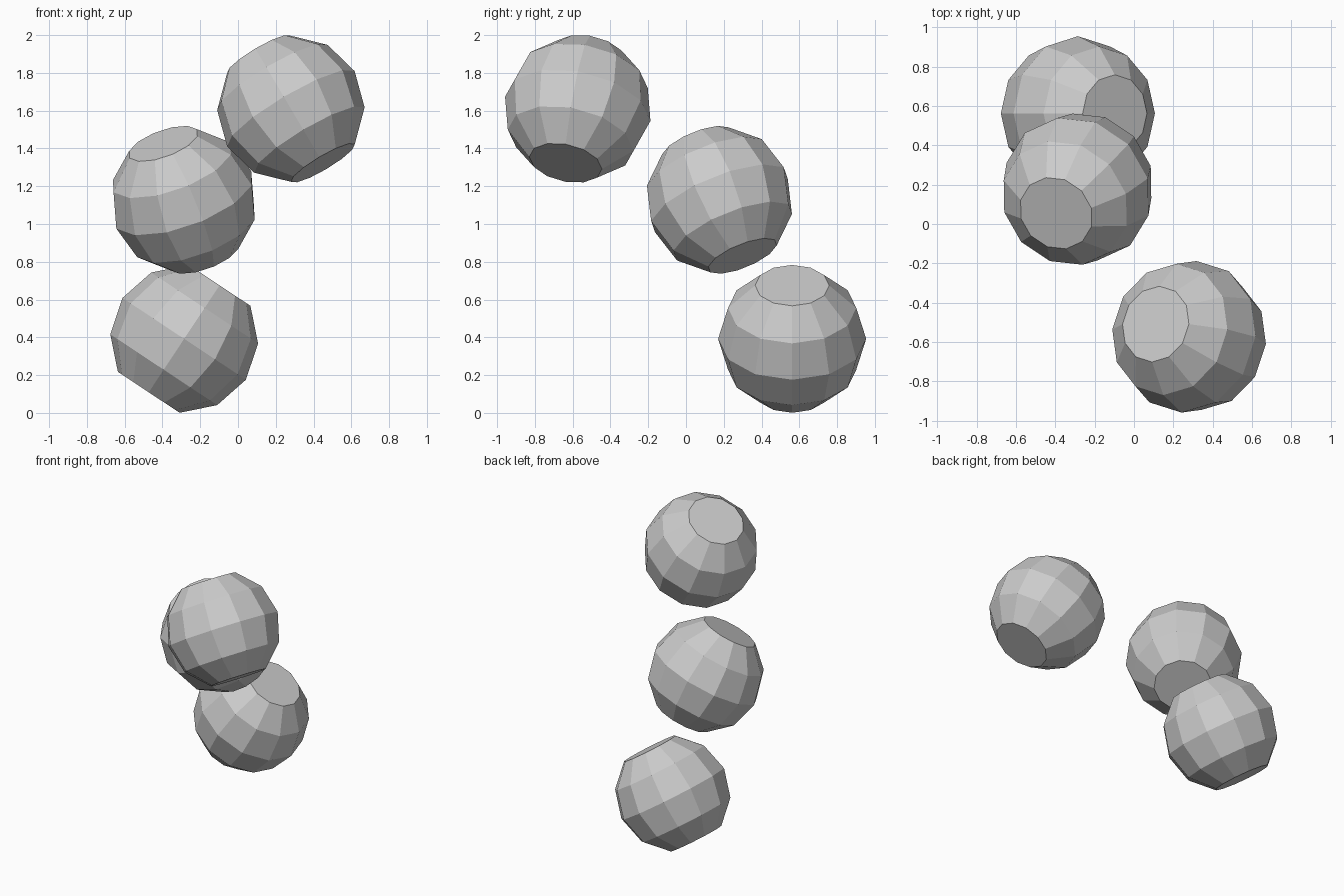
import bpy, bmesh
from math import radians
from mathutils import Vector, Matrix

if "Cube" in bpy.data.objects:
    bpy.data.objects.remove(bpy.data.objects["Cube"], do_unlink=True)

RADIUS = 0.392

grey = bpy.data.materials.new("plain_grey")
grey.use_nodes = True
grey.diffuse_color = (0.6, 0.6, 0.6, 1)
grey.node_tree.nodes["Principled BSDF"].inputs["Base Color"].default_value = (0.6, 0.6, 0.6, 1)


def tilt(axis, roll):
    """Rotation that turns z to the axis, then rolls about it."""
    up = Vector(axis).normalized()
    side = Vector((1, 0, 0))
    side = (side - up * side.dot(up)).normalized()
    turn = Matrix((side, up.cross(side), up)).transposed()
    return (turn @ Matrix.Rotation(radians(roll), 3, 'Z')).to_4x4()


def capped_ball(name, centre, axis, roll):
    """Faceted ball whose two poles are cut flat."""
    bm = bmesh.new()
    bmesh.ops.create_uvsphere(bm, u_segments=12, v_segments=6, radius=RADIUS)
    poles = [v for v in bm.verts if abs(v.co.z) > RADIUS * 0.99]
    bmesh.ops.delete(bm, geom=poles, context='VERTS')
    bmesh.ops.holes_fill(bm, edges=[e for e in bm.edges if e.is_boundary], sides=0)
    bmesh.ops.recalc_face_normals(bm, faces=bm.faces)
    bm.transform(tilt(axis, roll))
    mesh = bpy.data.meshes.new(name)
    bm.to_mesh(mesh)
    bm.free()
    mesh.materials.append(grey)
    ball = bpy.data.objects.new(name, mesh)
    ball.location = centre
    bpy.context.collection.objects.link(ball)


# Three separate balls, each with its own tilt
capped_ball("lower_ball", (-0.285, 0.562, 0.392), (0.55, 0, 0.83), 0)
capped_ball("middle_ball", (-0.287, 0.177, 1.128), (-0.32, -0.36, 0.876), 16)
capped_ball("upper_ball", (0.28, -0.573, 1.61), (-0.5, 0.19, 0.845), -6.4)
